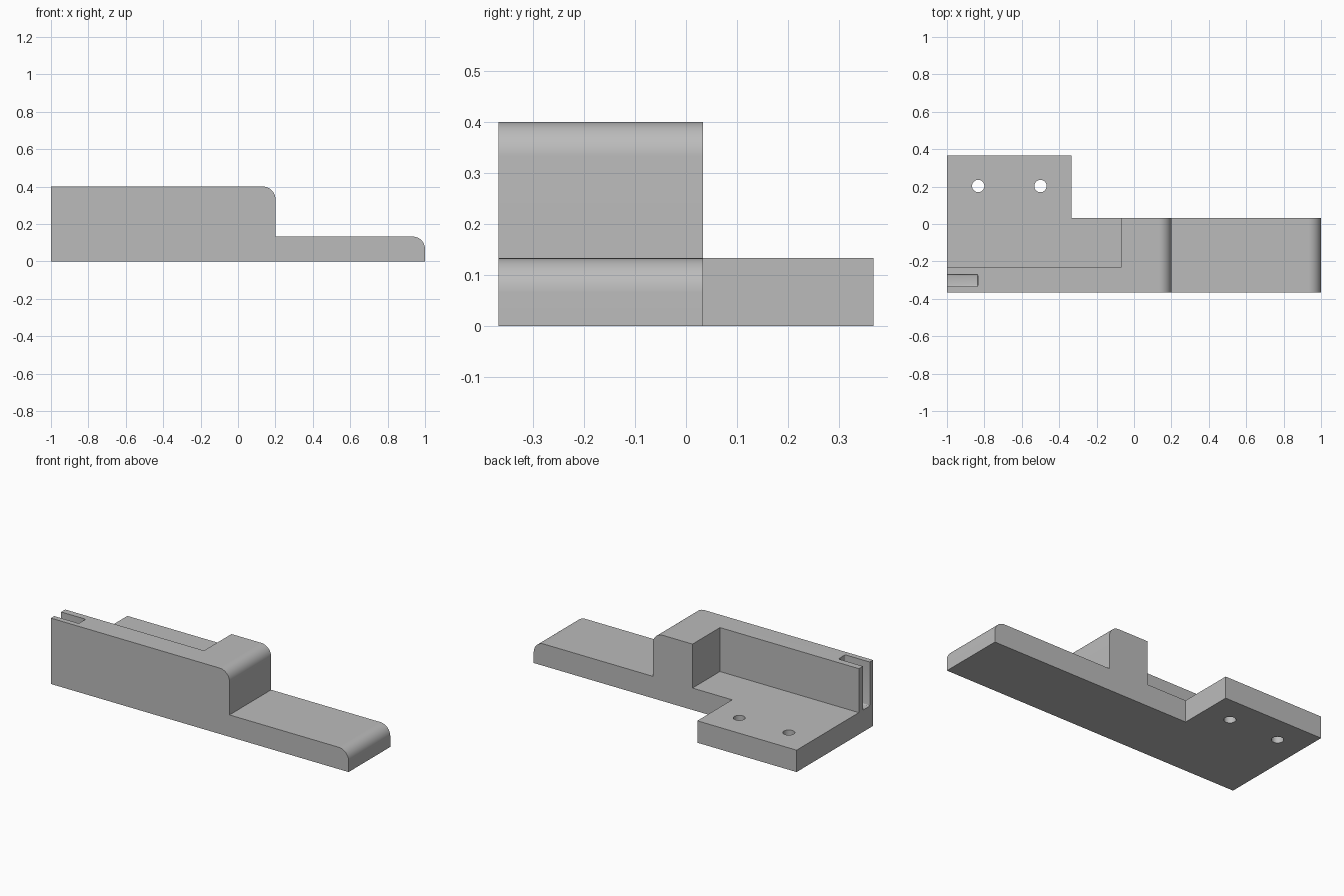
import bpy, bmesh, math
from mathutils import Matrix

cube = bpy.data.objects.get("Cube")
if cube:
    bpy.data.objects.remove(cube, do_unlink=True)

HALF_Y = 0.367      # half of the full depth
BASE = 0.133        # base plate thickness
TOP = 0.4           # raised block height
ROUND = 0.067       # radius of the rounded ends

grey = bpy.data.materials.new("grey")
grey.use_nodes = True
colour = (0.5, 0.5, 0.5, 1)
grey.diffuse_color = colour
grey.node_tree.nodes["Principled BSDF"].inputs["Base Color"].default_value = colour


def make_object(name, bm):
    bmesh.ops.recalc_face_normals(bm, faces=bm.faces)
    mesh = bpy.data.meshes.new(name)
    bm.to_mesh(mesh)
    bm.free()
    mesh.materials.append(grey)
    obj = bpy.data.objects.new(name, mesh)
    bpy.context.collection.objects.link(obj)
    return obj


def box(name, x, y, z, bevel=0):
    bm = bmesh.new()
    bmesh.ops.create_cube(bm, size=1)
    for v in bm.verts:
        v.co = [lo + (c + 0.5) * (hi - lo) for c, (lo, hi) in zip(v.co, (x, y, z))]
    if bevel:
        bmesh.ops.bevel(bm, geom=bm.edges[:], offset=bevel, segments=3,
                        profile=0.5, affect='EDGES')
    return make_object(name, bm)


def rounded_corner(x, z, steps=12):
    """Quarter circle from the top edge down to the end face."""
    angles = [math.pi / 2 * (1 - i / steps) for i in range(steps + 1)]
    return [(x - ROUND + ROUND * math.cos(a), z - ROUND + ROUND * math.sin(a))
            for a in angles]


# Stepped side profile extruded across the full depth
profile = ([(-1, 0), (-1, TOP)] + rounded_corner(0.2, TOP)
           + [(0.2, BASE)] + rounded_corner(1, BASE) + [(1, 0)])
bm = bmesh.new()
side = bm.faces.new([bm.verts.new((x, -HALF_Y, z)) for x, z in profile])
ext = bmesh.ops.extrude_face_region(bm, geom=[side])
bmesh.ops.translate(bm, vec=(0, 2 * HALF_Y, 0),
                    verts=[g for g in ext["geom"] if isinstance(g, bmesh.types.BMVert)])
body = make_object("bracket_body", bm)

# Cutters: rear corner, open pocket, end slot
cutters = [
    box("rear_corner_cutter", (-0.333, 1.2), (0.033, 0.6), (-0.2, 0.6)),
    box("pocket_cutter", (-1.2, -0.067), (-0.23, 0.7), (BASE, 0.7)),
    box("slot_cutter", (-1.1, -0.835), (-0.335, -0.269), (BASE, 0.5), 0.007),
]

# Screw holes through the mounting tab
for i, x in enumerate((-0.833, -0.5)):
    bm = bmesh.new()
    bmesh.ops.create_cone(bm, cap_ends=True, segments=32, radius1=0.033, radius2=0.033,
                          depth=0.6, matrix=Matrix.Translation((x, 0.203, 0)))
    cutters.append(make_object(f"screw_hole_cutter_{i + 1}", bm))

# Cut the body and discard the cutters
bpy.context.view_layer.objects.active = body
for cutter in cutters:
    mod = body.modifiers.new(cutter.name, 'BOOLEAN')
    mod.operation = 'DIFFERENCE'
    mod.solver = 'EXACT'
    mod.object = cutter
    bpy.ops.object.modifier_apply(modifier=mod.name)
    bpy.data.objects.remove(cutter, do_unlink=True)

# Smooth the rounded ends and holes, keep the edges sharp
bpy.ops.object.select_all(action='DESELECT')
body.select_set(True)
bpy.ops.object.shade_smooth_by_angle(angle=math.radians(30))
